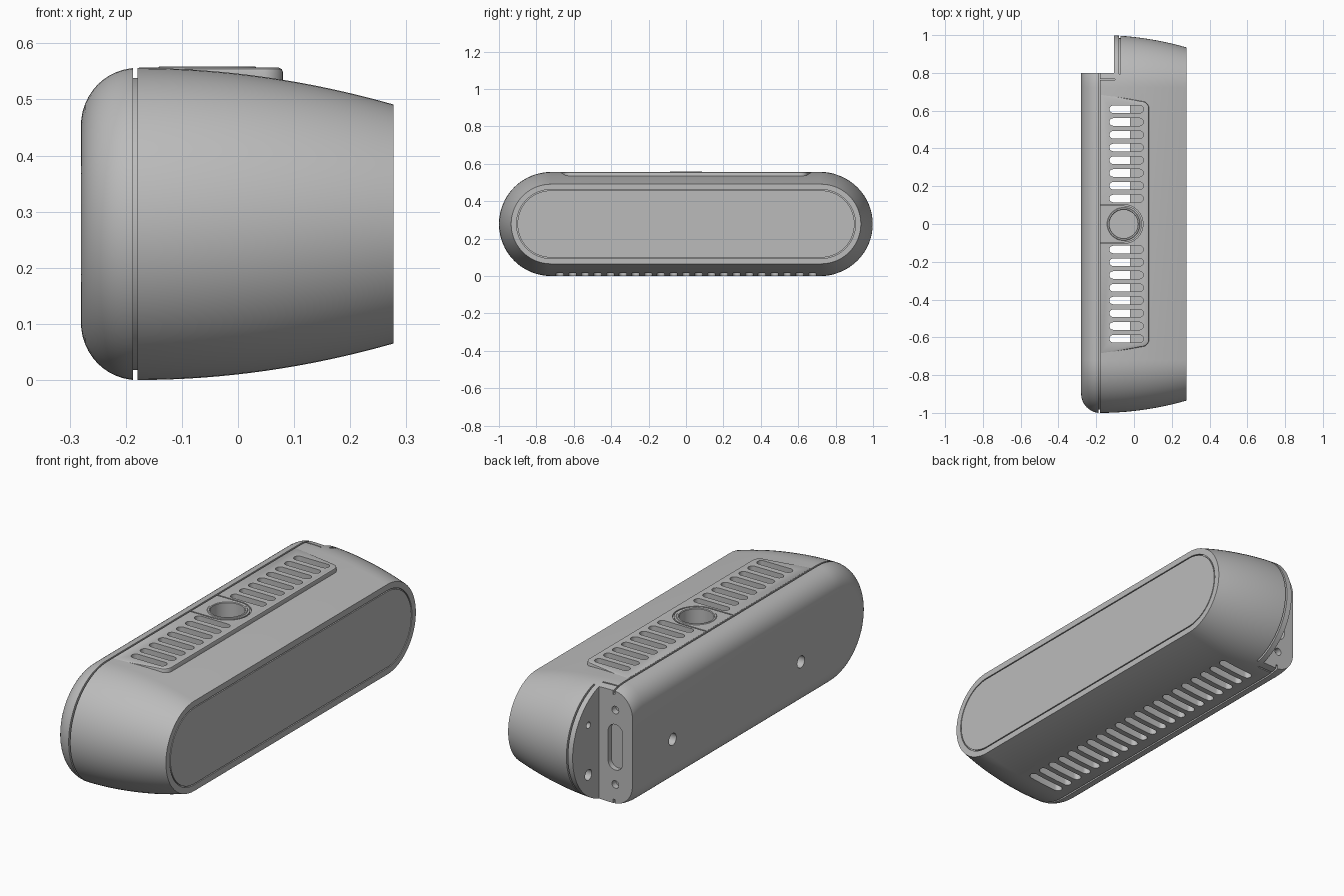
import bpy, bmesh, math

if "Cube" in bpy.data.objects:
    bpy.data.objects.remove(bpy.data.objects["Cube"], do_unlink=True)

scene = bpy.context.scene
MID = 0.278      # height of the centre line, and largest end radius
HALF = 0.722     # half length of the straight sides
SEAM = -0.187    # joint between back cover and housing

grey = bpy.data.materials.new("satin_grey")
grey.use_nodes = True
grey.diffuse_color = (0.5, 0.5, 0.5, 1)
grey.node_tree.nodes["Principled BSDF"].inputs["Base Color"].default_value = (0.5, 0.5, 0.5, 1)

cutters = bpy.data.collections.new("cutters")
scene.collection.children.link(cutters)


def loft(name, rings, target=None):
    """Closed solid through a list of equal point rings."""
    bm = bmesh.new()
    loops = [[bm.verts.new(p) for p in ring] for ring in rings]
    n = len(loops[0])
    for a, b in zip(loops, loops[1:]):
        for i in range(n):
            j = (i + 1) % n
            bm.faces.new((a[i], a[j], b[j], b[i]))
    bm.faces.new(loops[0][::-1])
    bm.faces.new(loops[-1])
    bmesh.ops.recalc_face_normals(bm, faces=bm.faces)
    mesh = bpy.data.meshes.new(name)
    bm.to_mesh(mesh)
    bm.free()
    mesh.materials.append(grey)
    obj = bpy.data.objects.new(name, mesh)
    (target or scene.collection).objects.link(obj)
    return obj


def place(axis, d, u, v):
    return {"x": (d, u, v), "y": (v, d, u), "z": (u, v, d)}[axis]


def stadium(axis, d, u, v, half, r, n=12):
    """Round-ended ring across an axis, long along the first cross direction."""
    pts = []
    for side in (1, -1):
        for i in range(n + 1 if half else n):
            a = math.pi * (i / n - 0.5)
            pts.append(place(axis, d, u + side * (half + r * math.cos(a)),
                             v + side * r * math.sin(a)))
    return pts


def body(name, profile):
    return loft(name, [stadium("x", x, 0, MID, HALF, r, 32) for x, r in profile])


def cut_slot(axis, start, end, u, v, half, r):
    obj = loft("cutter", [stadium(axis, d, u, v, half, r) for d in (start, end)], cutters)
    obj.hide_render = True


def cut_box(x0, x1, y0, y1, z0, z1):
    rings = [[(x, y0, z0), (x, y1, z0), (x, y1, z1), (x, y0, z1)] for x in (x0, x1)]
    loft("cutter", rings, cutters).hide_render = True


# Rounded back cover
cover = [(-0.18 - 0.1 * math.cos(t), 0.175 + 0.103 * math.sin(t))
         for t in [math.pi / 2 * i / 12 for i in range(12)]]
back_cover = body("back_cover", cover + [(SEAM, MID)])

# Tapered housing, starting with the seam recess and ending in an inset face line
taper = [(-0.179 + 0.456 * k, MID - 0.065 * k * k) for k in [i / 16 for i in range(17)]]
face_line = [(0.277, 0.184), (0.268, 0.184), (0.268, 0.179), (0.277, 0.179)]
housing = body("housing", [(SEAM, 0.26), (-0.179, 0.26)] + taper + face_line)


# Raised flat panel on top
def panel_outline(z, inset):
    pts = [(-0.176, -0.69 + inset, z)]
    for start, sign in ((-90, -1), (0, 1)):
        for i in range(9):
            a = math.radians(start + i * 90 / 8)
            r = 0.04 - inset
            pts.append((0.04 + r * math.cos(a), sign * 0.61 + r * math.sin(a), z))
    return pts + [(-0.176, 0.69 - inset, z)]


top_panel = loft("top_panel", [panel_outline(0.515, 0), panel_outline(0.549, 0),
                               panel_outline(0.554, 0.002), panel_outline(0.5565, 0.007)])

# Hollow interior and the notch at the back end
cut_box(-0.235, -0.02, -0.74, 0.74, 0.043, 0.513)
cut_box(-0.4, -0.105, 0.8, 1.2, -0.1, 0.7)

# Vent slots above and below
for i in range(-10, 11):
    y = i * 0.0675
    cut_slot("z", -0.05, 0.05, -0.04, y, 0.07, 0.02)
    if 2 <= abs(i) <= 9:
        cut_slot("z", 0.505, 0.62, -0.04, y, 0.07, 0.02)

# Mounting holes in the back
for y in (0.5, -0.46):
    cut_slot("x", -0.4, -0.2, y, 0.225, 0, 0.028)

# Screw holes and port in the notch
cut_slot("x", -0.2, -0.07, 0.88, 0.39, 0, 0.015)
cut_slot("x", -0.2, -0.07, 0.88, 0.155, 0, 0.025)
for side in (-1, 1):
    cut_slot("y", 0.77, 0.9, MID + side * 0.176, -0.19, 0, 0.018)
cut_slot("y", 0.775, 0.9, MID, -0.19, 0.07, 0.038)

# Seam steps round the notch
for z in (-0.05, 0.54):
    cut_box(-0.183, -0.1, 0.762, 0.768, z, z + 0.066)
arc = []
for i in range(25):
    a = math.radians(-75 + i * 150 / 24)
    arc.append([(x, HALF + r * math.cos(a), MID + r * math.sin(a))
                for x, r in ((-0.079, 0.262), (-0.071, 0.262), (-0.071, 0.3), (-0.079, 0.3))])
loft("cutter", arc, cutters).hide_render = True

# Dial opening with its outline groove
DIAL = -0.055
cut_slot("z", 0.4, 0.7, DIAL, 0, 0, 0.086)
path = [(-0.178, 0, -1)]
path += [(DIAL, math.cos(a), math.sin(a))
         for a in [math.pi * (i / 16 - 0.5) for i in range(17)]]
path += [(-0.178, 0, 1)]
groove = [[(x + r * c, r * s, z) for r, z in ((0.097, 0.548), (0.103, 0.548), (0.103, 0.6), (0.097, 0.6))]
          for x, c, s in path]
loft("cutter", groove, cutters).hide_render = True

# Dial cup standing in the opening
cup = [(0.42, 0.088), (0.556, 0.088), (0.559, 0.085), (0.559, 0.078), (0.556, 0.075), (0.44, 0.075)]
dial_cup = loft("dial_cup", [stadium("z", z, DIAL, 0, 0, r, 24) for z, r in cup])

# Apply the cuts, then drop the cutters
for obj in (back_cover, housing, top_panel):
    mod = obj.modifiers.new("cuts", "BOOLEAN")
    mod.operation = "DIFFERENCE"
    mod.solver = "EXACT"
    mod.operand_type = "COLLECTION"
    mod.collection = cutters
bpy.context.view_layer.update()
for obj in (back_cover, housing, top_panel, dial_cup):
    bpy.ops.object.select_all(action="DESELECT")
    obj.select_set(True)
    bpy.context.view_layer.objects.active = obj
    for mod in list(obj.modifiers):
        bpy.ops.object.modifier_apply(modifier=mod.name)
    bpy.ops.object.shade_smooth_by_angle(angle=math.radians(30))
for obj in list(cutters.objects):
    bpy.data.objects.remove(obj, do_unlink=True)
bpy.data.collections.remove(cutters)
